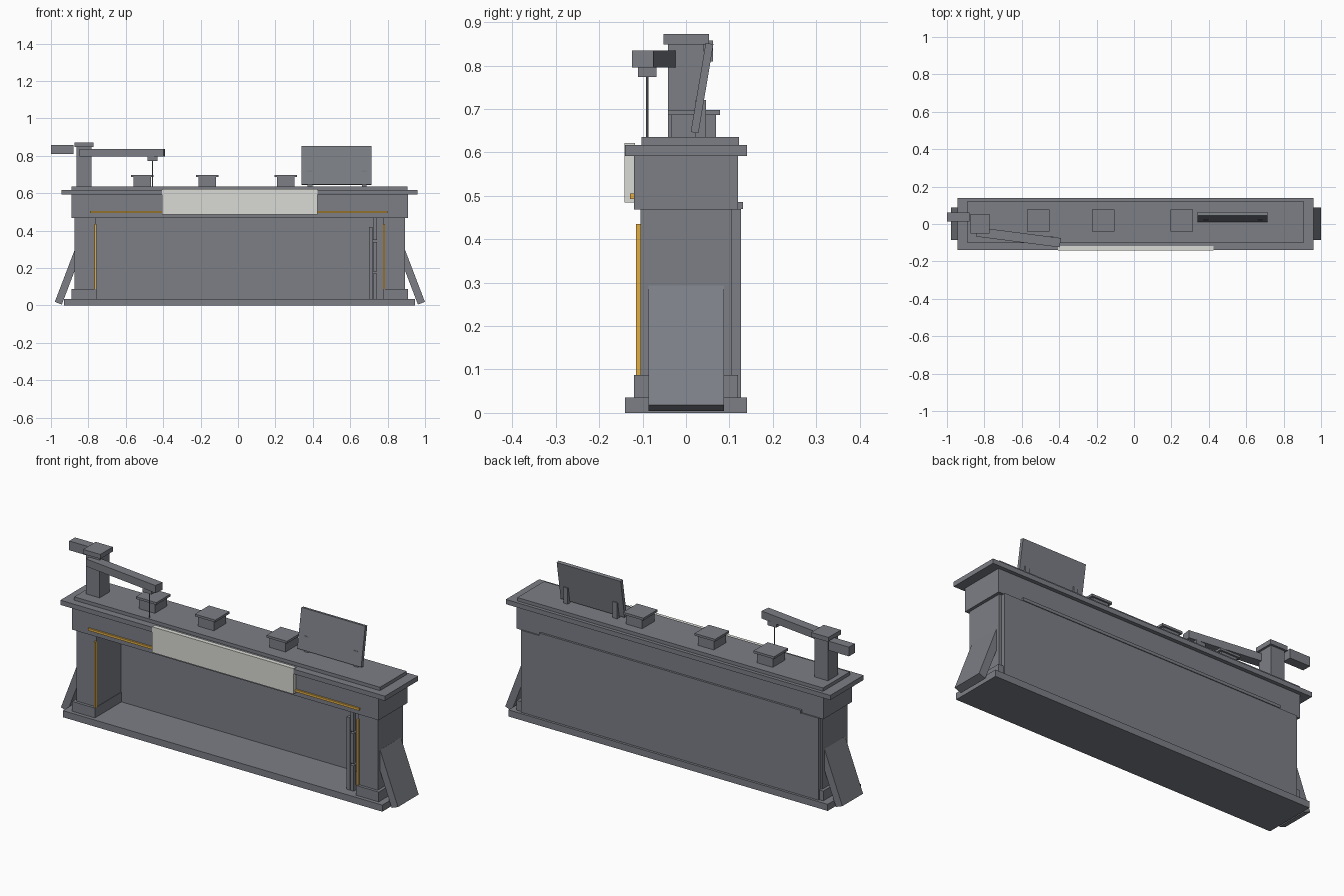
import bpy
import math
from mathutils import Matrix, Vector

cube = bpy.data.objects.get("Cube")
if cube:
    bpy.data.objects.remove(cube, do_unlink=True)


def material(name, rgb):
    m = bpy.data.materials.new(name)
    m.use_nodes = True
    m.diffuse_color = (*rgb, 1)
    m.node_tree.nodes["Principled BSDF"].inputs["Base Color"].default_value = (*rgb, 1)
    return m


GREY = material("slate_grey", (0.20, 0.21, 0.235))
WHITE = material("off_white", (0.70, 0.70, 0.66))
GOLD = material("amber", (0.75, 0.42, 0.06))


def block(name, xs, ys, zs, mat=GREY):
    """Axis-aligned box given as ranges."""
    lo, hi = Vector((xs[0], ys[0], zs[0])), Vector((xs[1], ys[1], zs[1]))
    bpy.ops.mesh.primitive_cube_add(size=1)
    ob = bpy.context.object
    ob.name = name
    ob.data.transform(Matrix.Diagonal((*(hi - lo), 1)))
    ob.location = (lo + hi) / 2
    ob.data.materials.append(mat)
    return ob


def tilted(name, size, centre, axis, angle):
    """Box turned about one axis."""
    half = [s / 2 for s in size]
    ob = block(name, *[(-h, h) for h in half])
    ob.location = centre
    setattr(ob.rotation_euler, axis, angle)
    return ob


MID = 0.01  # centre line of the booth

# Base, lintel and counter slabs
block("base", (-0.93, 0.945), (-0.14, 0.14), (0, 0.035))
block("lintel", (-0.89, 0.91), (-0.12, 0.12), (0.468, 0.592))
block("counter_slab", (-0.945, 0.96), (-0.14, 0.14), (0.592, 0.617))
block("counter_top", (-0.89, 0.905), (-0.102, 0.122), (0.617, 0.635))

# Back panel with its lip
block("back_panel", (-0.867, 0.879), (0.103, 0.127), (0.035, 0.47))
block("back_lip", (-0.765, 0.77), (0.115, 0.131), (0.47, 0.486))

# Pillars, plinths, upright trim and sloped side plates
for side, label in ((-1, "right"), (1, "left")):
    def span(a, b):
        return sorted((MID + side * a, MID + side * b))
    block(label + "_pillar", span(0.768, 0.884), (-0.105, 0.105), (0.035, 0.468))
    block(label + "_plinth", span(0.766, 0.90), (-0.12, 0.12), (0.035, 0.087))
    block(label + "_trim", span(0.766, 0.776), (-0.115, -0.104), (0.087, 0.435), GOLD)
    lean = math.atan2(0.105, 0.275)
    outer = Vector((0.937, 0.156))
    inner = outer - 0.02 * Vector((math.cos(lean), math.sin(lean)))
    tilted(label + "_side_plate", (0.04, 0.174, 0.294),
           (MID + side * inner.x, 0.001, inner.y), "y", -side * lean)

# Front trim and sign plate
block("front_trim", (-0.79, 0.80), (-0.129, -0.118), (0.493, 0.505), GOLD)
block("sign_plate", (-0.405, 0.425), (-0.142, -0.118), (0.485, 0.621), WHITE)

# Slim fittings beside the inner face of the left pillar
block("fitting_post", (0.70, 0.72), (-0.09, -0.07), (0.035, 0.42))
for i, (low, high) in enumerate(((0.035, 0.17), (0.18, 0.34), (0.35, 0.468))):
    block(f"fitting_segment_{i}", (0.722, 0.742), (-0.09, -0.07), (low, high))

# Capped boxes on the counter
for i, x in enumerate((-0.511, -0.165, 0.256)):
    block(f"box_body_{i}", (x - 0.047, x + 0.047), (-0.034, 0.069), (0.635, 0.686))
    block(f"box_cap_{i}", (x - 0.06, x + 0.06), (-0.041, 0.078), (0.686, 0.698))

# Crane post, arm, counterweight and hanging rod
block("crane_post", (-0.863, -0.783), (-0.042, 0.042), (0.635, 0.85))
block("crane_cap", (-0.873, -0.772), (-0.052, 0.053), (0.848, 0.872))
block("counterweight", (-1.0, -0.88), (0.013, 0.062), (0.809, 0.858))
start, end = Vector((-0.843, -0.042)), Vector((-0.394, -0.10))
way = end - start
centre = (start + end) / 2
tilted("crane_arm", (way.length, 0.05, 0.04), (*centre, 0.815), "z",
       math.atan2(way.y, way.x))
block("crane_head", (-0.483, -0.43), (-0.11, -0.068), (0.773, 0.797))
bpy.ops.mesh.primitive_cylinder_add(vertices=8, radius=0.003, depth=0.14,
                                    location=(-0.457, -0.089, 0.705))
rod = bpy.context.object
rod.name = "hanging_rod"
rod.data.materials.append(GREY)

# Leaning display board with rear supports
tilted("display_board", (0.375, 0.018, 0.208), (0.5275, 0.037, 0.748), "x", -math.radians(9.5))
for i, x in enumerate((0.385, 0.675)):
    block(f"board_support_{i}", (x - 0.013, x + 0.013), (0.022, 0.046), (0.635, 0.72))
